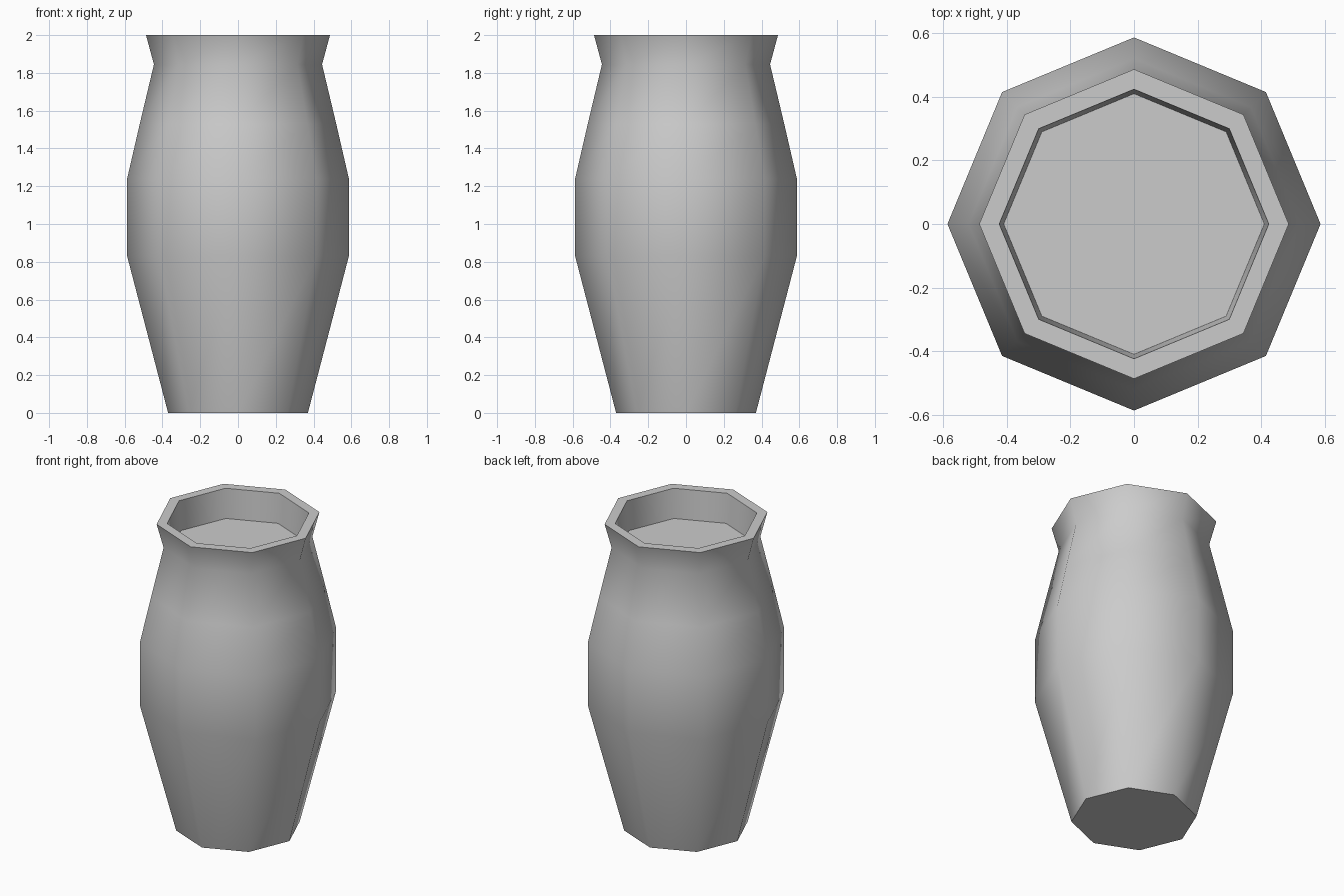
import bpy
import bmesh
import math

SIDES = 8

default = bpy.data.objects.get("Cube")
if default:
    bpy.data.objects.remove(default, do_unlink=True)

# One plain grey material
grey = bpy.data.materials.new("stone_grey")
grey.use_nodes = True
colour = (0.6, 0.6, 0.6, 1.0)
grey.diffuse_color = colour
grey.node_tree.nodes["Principled BSDF"].inputs["Base Color"].default_value = colour

# Radius and height: outer wall upward, over the rim, down to the inner floor
profile = [
    (0.37, 0.0), (0.587, 0.83), (0.587, 1.24), (0.52, 1.53),
    (0.445, 1.845), (0.487, 2.0), (0.424, 2.0), (0.41, 1.81),
]


def lathe(name, points, sides):
    """Turn a profile around z and cap both ends."""
    bm = bmesh.new()
    rings = []
    for radius, z in points:
        ring = []
        for i in range(sides):
            angle = math.tau * i / sides
            ring.append(bm.verts.new((radius * math.cos(angle), radius * math.sin(angle), z)))
        rings.append(ring)
    for low, high in zip(rings, rings[1:]):
        for i in range(sides):
            j = (i + 1) % sides
            bm.faces.new((low[i], low[j], high[j], high[i]))
    bm.faces.new(list(reversed(rings[0])))
    bm.faces.new(rings[-1])
    mesh = bpy.data.meshes.new(name)
    bm.to_mesh(mesh)
    bm.free()
    obj = bpy.data.objects.new(name, mesh)
    bpy.context.collection.objects.link(obj)
    return obj


# Vase body with recessed top
vase = lathe("vase_body", profile, SIDES)
vase.data.materials.append(grey)

# Smooth walls, crisp rim, floor and base
bpy.ops.object.select_all(action="DESELECT")
vase.select_set(True)
bpy.context.view_layer.objects.active = vase
bpy.ops.object.shade_smooth_by_angle(angle=math.radians(60))
